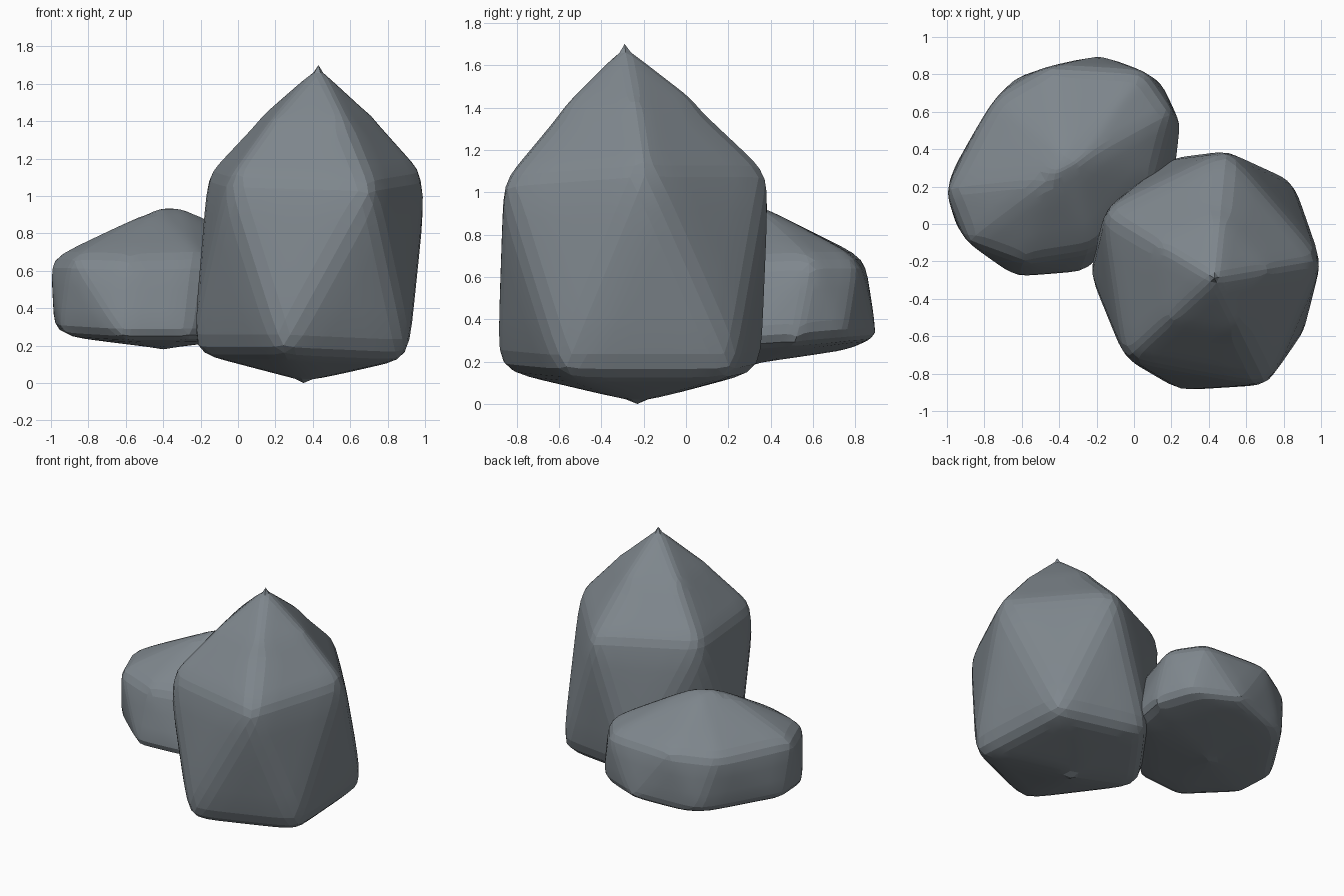
import bpy, bmesh
from mathutils import Vector

if "Cube" in bpy.data.objects:
    bpy.data.objects.remove(bpy.data.objects["Cube"])

stone = bpy.data.materials.new("slate grey stone")
stone.diffuse_color = (0.21, 0.24, 0.265, 1)
stone.use_nodes = True
stone.node_tree.nodes["Principled BSDF"].inputs["Base Color"].default_value = stone.diffuse_color


def make_rock(name, points, tips, cuts, rounds):
    """Convex faceted stone with worn edges; tips stay sharp."""
    bm = bmesh.new()
    for p in points + tips:
        bm.verts.new(p)
    bmesh.ops.convex_hull(bm, input=bm.verts[:])
    loose = [v for v in bm.verts if not v.link_faces]
    bmesh.ops.delete(bm, geom=loose, context='VERTS')
    bmesh.ops.subdivide_edges(bm, edges=bm.edges[:], cuts=cuts, use_grid_fill=True)
    peaks = [(min(bm.verts, key=lambda v: (v.co - Vector(t)).length), Vector(t)) for t in tips]
    # wear the edges down, holding the tips in place
    for _ in range(rounds):
        bmesh.ops.smooth_vert(bm, verts=bm.verts[:], factor=0.5,
                              use_axis_x=True, use_axis_y=True, use_axis_z=True)
        for v, t in peaks:
            v.co = t
    bmesh.ops.recalc_face_normals(bm, faces=bm.faces[:])
    mesh = bpy.data.meshes.new(name)
    bm.to_mesh(mesh)
    bm.free()
    mesh.materials.append(stone)
    obj = bpy.data.objects.new(name, mesh)
    bpy.context.collection.objects.link(obj)
    # gentle shading across the worn facets
    for o in bpy.context.selected_objects:
        o.select_set(False)
    obj.select_set(True)
    bpy.context.view_layer.objects.active = obj
    bpy.ops.object.shade_smooth_by_angle(angle=0.12)
    return obj


# Tall pointed stone: twisted five-sided body with a peaked top
shoulder = [(1.02, -0.19, 1.10), (0.50, 0.41, 1.10), (-0.18, 0.08, 1.11),
            (-0.06, -0.74, 1.07), (0.72, -0.88, 1.05)]
foot = [(-0.26, -0.25, 0.16), (0.23, -0.91, 0.16), (0.92, -0.59, 0.13),
        (0.87, 0.24, 0.13), (0.19, 0.37, 0.16)]
peak = Vector((0.43, -0.29, 1.70))
# slight outward swell halfway up the peak
swell = [tuple(Vector(p).lerp(peak, 0.5) + Vector((0, 0, 0.03))) for p in shoulder]
make_rock("tall_pointed_stone", shoulder + foot + swell,
          [tuple(peak), (0.35, -0.23, 0.0)], 9, 4)

# Low blunt stone leaning against its back left side
rim = [(-1.01, 0.18, 0.67), (-0.90, -0.10, 0.67), (-0.60, -0.21, 0.66),
       (-0.20, -0.15, 0.67), (0.12, 0.25, 0.67), (0.21, 0.60, 0.69),
       (0.06, 0.82, 0.69), (-0.45, 0.85, 0.69), (-0.75, 0.68, 0.66)]
base = [(-0.99, 0.26, 0.27), (-0.95, -0.02, 0.25), (-0.62, -0.30, 0.23),
        (-0.25, -0.27, 0.23), (0.23, 0.25, 0.26), (0.26, 0.52, 0.28),
        (0.15, 0.76, 0.30), (-0.18, 0.91, 0.31), (-0.65, 0.78, 0.25)]
crown = [(-0.45, 0.24, 0.935), (-0.28, 0.33, 0.935), (-0.38, 0.38, 0.925),
         (-0.04, 0.48, 0.81)]
make_rock("low_blunt_stone", rim + base + crown, [(-0.4, 0.3, 0.18)], 7, 4)
